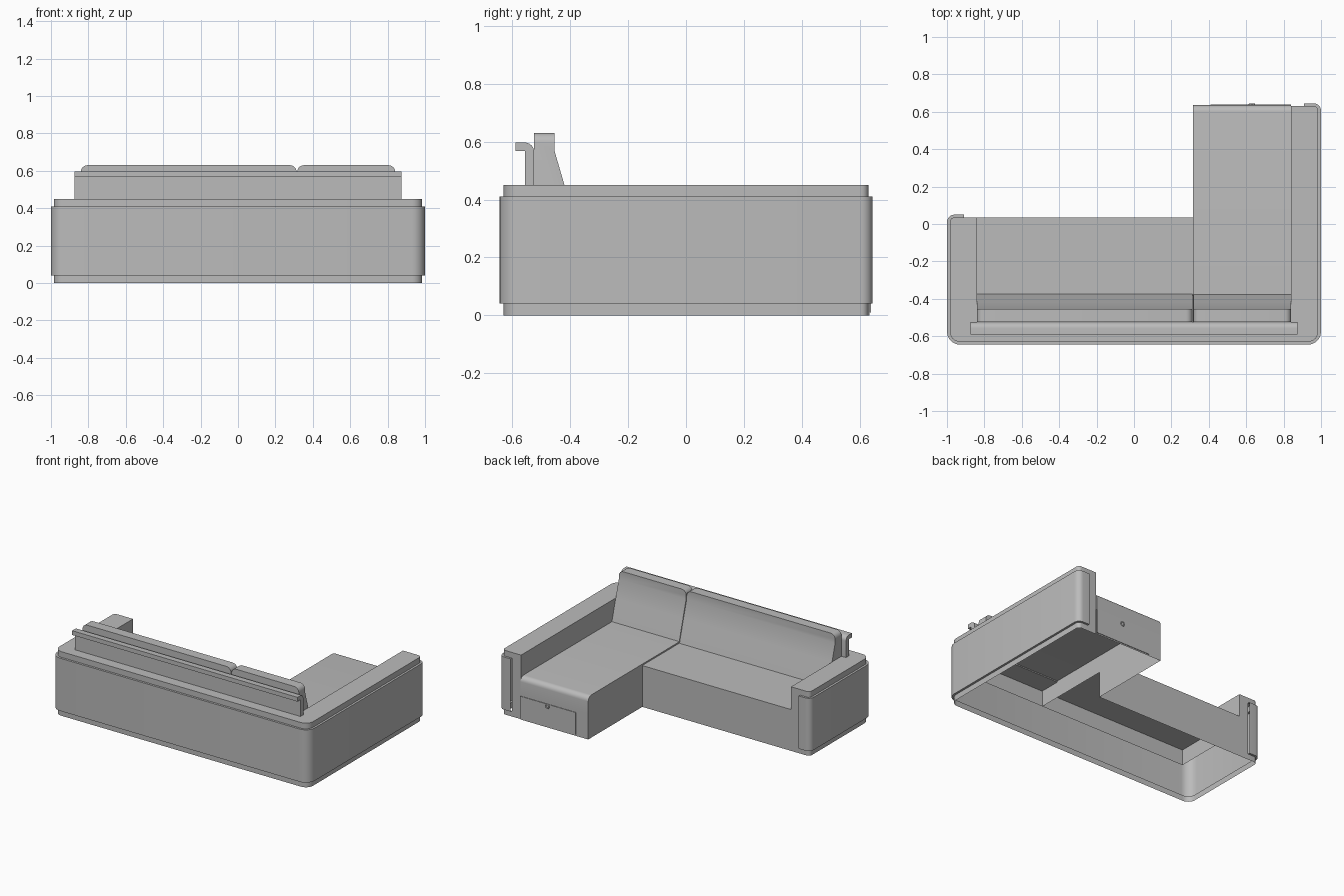
import bpy, bmesh, math
from mathutils import Vector

old = bpy.data.objects.get("Cube")
if old:
    bpy.data.objects.remove(old)

GREY = (0.5, 0.5, 0.5, 1)
mat = bpy.data.materials.new("grey_upholstery")
mat.use_nodes = True
mat.diffuse_color = GREY
mat.node_tree.nodes["Principled BSDF"].inputs["Base Color"].default_value = GREY

ARM_IN, BACK_IN, SPLIT = 0.84, -0.525, 0.315   # inner arm, inner back, seat division
SHORT, LONG = 0.035, 0.635                     # front of the short seat and the chaise
SKIRT = 0.18


def finish(name, bm):
    bmesh.ops.recalc_face_normals(bm, faces=bm.faces)
    mesh = bpy.data.meshes.new(name)
    bm.to_mesh(mesh)
    bm.free()
    mesh.materials.append(mat)
    obj = bpy.data.objects.new(name, mesh)
    bpy.context.collection.objects.link(obj)
    bpy.ops.object.select_all(action='DESELECT')
    obj.select_set(True)
    bpy.context.view_layer.objects.active = obj
    bpy.ops.object.shade_smooth_by_angle(angle=math.radians(35))
    return obj


def face(bm, points):
    return bm.faces.new([bm.verts.new(p) for p in points])


def wall(bm, a, b, z0, z1):
    return face(bm, [(*a, z0), (*b, z0), (*b, z1), (*a, z1)])


def rounded(points, radii, steps=6):
    """Path with square corners replaced by arcs."""
    out = [Vector(points[0])]
    for i in range(1, len(points) - 1):
        p = Vector(points[i])
        u = (Vector(points[i - 1]) - p).normalized()
        v = (Vector(points[i + 1]) - p).normalized()
        r = radii[i - 1]
        for k in range(steps + 1):
            t = k / steps * math.pi / 2
            out.append(p + u * r * (1 - math.sin(t)) + v * r * (1 - math.cos(t)))
    return out + [Vector(points[-1])]


def shell_path(d):
    """Outside of back and both arms, inset by d."""
    pts = [(-0.91, 0.05 - d), (-1 + d, 0.05 - d), (-1 + d, -0.645 + d),
           (1 - d, -0.645 + d), (1 - d, 0.645 - d), (0.91, 0.645 - d)]
    return rounded(pts, [0.04 - d, 0.07 - d, 0.07 - d, 0.04 - d])


# Back and arms: plinth, wide band and inset top, open underneath
bm = bmesh.new()
rings = []
for d, z in [(0.015, 0), (0.015, 0.04), (0, 0.04), (0, 0.41), (0.015, 0.41), (0.015, 0.45)]:
    rings.append([bm.verts.new((p.x, p.y, z)) for p in shell_path(d)])
for low, high in zip(rings, rings[1:]):
    for i in range(len(low) - 1):
        bm.faces.new((low[i], low[i + 1], high[i + 1], high[i]))
inner = [(0.91, LONG - 0.005), (ARM_IN, LONG - 0.005), (ARM_IN, BACK_IN),
         (-ARM_IN, BACK_IN), (-ARM_IN, SHORT), (-0.91, SHORT)]
top = [bm.verts.new((*p, 0.45)) for p in inner[1:-1]]
bm.faces.new(rings[-1] + top)
for i in range(len(inner) - 1):
    wall(bm, inner[i], inner[i + 1], 0 if i in (0, 4) else SKIRT, 0.45)
bmesh.ops.remove_doubles(bm, verts=bm.verts, dist=0.0001)
finish("back_and_arms", bm)


def seat(name, x0, x1, y1, z1, soft):
    """Seat tray open underneath, with rounded front and right top edges."""
    bm = bmesh.new()
    bmesh.ops.create_cube(bm, size=1)
    for v in bm.verts:
        v.co = (x1 if v.co.x > 0 else x0, y1 if v.co.y > 0 else BACK_IN,
                z1 if v.co.z > 0 else SKIRT)
    bm.faces.ensure_lookup_table()
    bmesh.ops.delete(bm, geom=[f for f in bm.faces if f.normal.z < -0.5 or
                               f.calc_center_median().z < SKIRT + 0.001], context='FACES_ONLY')
    if soft:
        edges = [e for e in bm.edges if all(v.co.z == e.verts[0].co.z for v in e.verts)
                 and e.verts[0].co.z > SKIRT + 0.05
                 and (all(v.co.y > y1 - 0.01 for v in e.verts))]
        bmesh.ops.bevel(bm, geom=edges, offset=soft, segments=6, affect='EDGES', profile=0.5)
    # panel down to the floor
    wall(bm, (x0, y1), (x1, y1), 0, SKIRT)
    if y1 > SHORT:
        wall(bm, (x0, SHORT), (x0, y1), 0, SKIRT)
    bmesh.ops.remove_doubles(bm, verts=bm.verts, dist=0.0001)
    return finish(name, bm)


seat("main_seat", -ARM_IN, SPLIT, SHORT, 0.29, 0)
seat("chaise_seat", SPLIT, ARM_IN, LONG, 0.30, 0.035)


def extrusion(name, profile, x0, x1, bevel=0):
    """Side profile (y, z) pulled along x, with rounded top ends."""
    bm = bmesh.new()
    f = face(bm, [(x0, y, z) for y, z in profile])
    new = bmesh.ops.extrude_face_region(bm, geom=[f])["geom"]
    for v in new:
        if isinstance(v, bmesh.types.BMVert):
            v.co.x = x1
    if bevel:
        zmax = max(z for y, z in profile)
        edges = [e for e in bm.edges if all(v.co.z > zmax - 0.001 for v in e.verts)
                 and abs(e.verts[0].co.x - e.verts[1].co.x) < 0.001]
        bmesh.ops.bevel(bm, geom=edges, offset=bevel, segments=6, affect='EDGES', profile=0.5)
    return finish(name, bm)


# Back cushions, thicker towards the seat
cushion = [(BACK_IN, 0.29), (-0.375, 0.29), (-0.42, 0.45), (-0.455, 0.57),
           (-0.455, 0.63), (BACK_IN, 0.63)]
extrusion("wide_back_cushion", cushion, -ARM_IN, SPLIT - 0.002, 0.035)
extrusion("narrow_back_cushion", cushion, SPLIT + 0.002, ARM_IN, 0.035)

# Rear rail with a lip curling backwards
curl = rounded([(BACK_IN, 0.45), (BACK_IN, 0.597), (-0.59, 0.597)], [0.032])
extrusion("rear_rail", [tuple(p) for p in curl] + [(-0.59, 0.567), (-0.557, 0.567),
                                                   (-0.557, 0.45)], -0.875, 0.875)

# Drawer front and its round pull at the end of the chaise
extrusion("drawer_front", [(LONG, 0.01), (LONG + 0.004, 0.01),
                           (LONG + 0.004, 0.165), (LONG, 0.165)], 0.41, ARM_IN)
bpy.ops.mesh.primitive_torus_add(major_segments=20, minor_segments=8, major_radius=0.013,
                                 minor_radius=0.004, location=(0.63, LONG + 0.005, 0.15),
                                 rotation=(math.pi / 2, 0, 0))
pull = bpy.context.object
pull.name = "drawer_pull"
pull.data.materials.append(mat)
bpy.ops.object.shade_smooth_by_angle()
